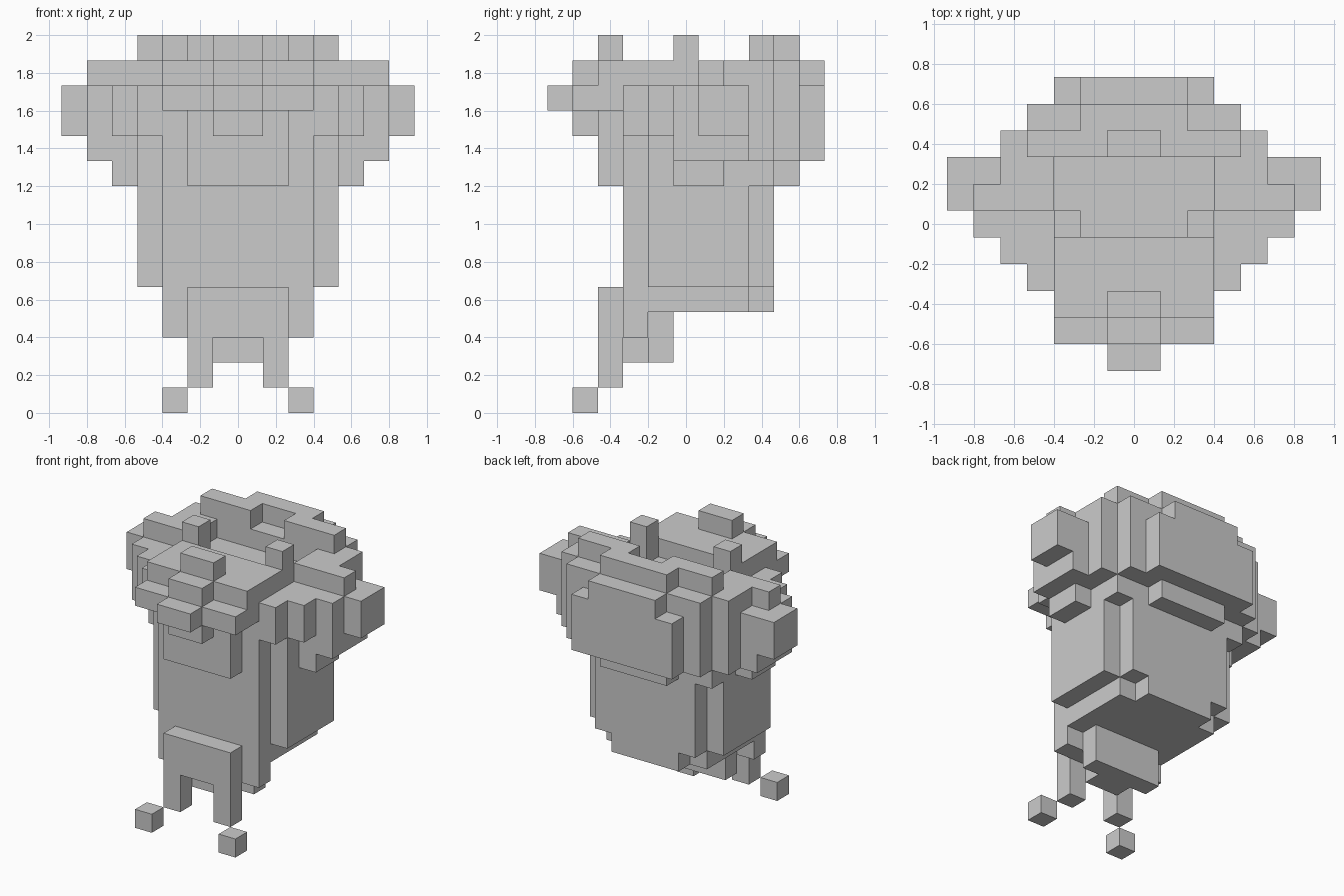
import bpy, bmesh

if "Cube" in bpy.data.objects:
    bpy.data.objects.remove(bpy.data.objects["Cube"])

U = 2 / 15                      # edge of one cube
cells = {}                      # (x, y, z) -> part name; y index 0 is the front


def fill(part, x0, x1, y0, y1, z0, z1):
    """Fill a block of cubes and its mirror image across x = 0."""
    for x in range(x0, x1):
        for y in range(y0, y1):
            for z in range(z0, z1):
                for mx in (x, -1 - x):
                    cells.setdefault((mx, y, z), part)


# feet, legs and the pieces joining them to the body
fill("feet", 2, 3, 1, 2, 0, 1)
fill("legs", 1, 2, 2, 3, 1, 3)
fill("front_plate", 0, 2, 2, 3, 3, 5)
fill("under_block", 0, 1, 3, 4, 2, 3)
fill("under_block", 0, 2, 4, 5, 2, 4)

# body with notched corners and a stepped underside
fill("body", 0, 3, 3, 4, 3, 9)
fill("body", 0, 3, 4, 8, 4, 5)
fill("body", 0, 2, 8, 9, 4, 5)
fill("body", 0, 3, 3, 9, 5, 9)
fill("body", 0, 4, 4, 8, 5, 9)

# crown: per row from front to back, bottom and top level (hex) outward from centre
crown = [
    ("c", "d"),
    ("bcc", "edd"),
    ("99c", "fee"),
    ("999b", "eeed"),
    ("9999b", "eeedd"),
    ("99999a", "ddfddd"),
    ("99999ab", "dddeeed"),
    ("9999aab", "dddeedd"),
    ("9999a", "efffe"),
    ("99aa", "ffee"),
    ("aaa", "eed"),
]
for y, (low, high) in enumerate(crown):
    for x, (b, t) in enumerate(zip(low, high)):
        fill("crown", x, x + 1, y, y + 1, int(b, 16), int(t, 16))

# the six faces of a unit cube, wound outward
SIDES = {
    (1, 0, 0): ((1, 0, 0), (1, 1, 0), (1, 1, 1), (1, 0, 1)),
    (-1, 0, 0): ((0, 1, 0), (0, 0, 0), (0, 0, 1), (0, 1, 1)),
    (0, 1, 0): ((1, 1, 0), (0, 1, 0), (0, 1, 1), (1, 1, 1)),
    (0, -1, 0): ((0, 0, 0), (1, 0, 0), (1, 0, 1), (0, 0, 1)),
    (0, 0, 1): ((0, 0, 1), (1, 0, 1), (1, 1, 1), (0, 1, 1)),
    (0, 0, -1): ((0, 1, 0), (1, 1, 0), (1, 0, 0), (0, 0, 0)),
}

# skin only the exposed sides of each part
for part in sorted(set(cells.values())):
    bm = bmesh.new()
    for (x, y, z), owner in cells.items():
        if owner != part:
            continue
        for (dx, dy, dz), corners in SIDES.items():
            if (x + dx, y + dy, z + dz) not in cells:
                bm.faces.new([bm.verts.new(((x + a) * U, (y + b - 5.5) * U, (z + c) * U))
                              for a, b, c in corners])
    bmesh.ops.remove_doubles(bm, verts=bm.verts, dist=0.001)
    bmesh.ops.dissolve_limit(bm, angle_limit=0.01, verts=bm.verts, edges=bm.edges)
    mesh = bpy.data.meshes.new(part)
    bm.to_mesh(mesh)
    bm.free()
    bpy.context.collection.objects.link(bpy.data.objects.new(part, mesh))
